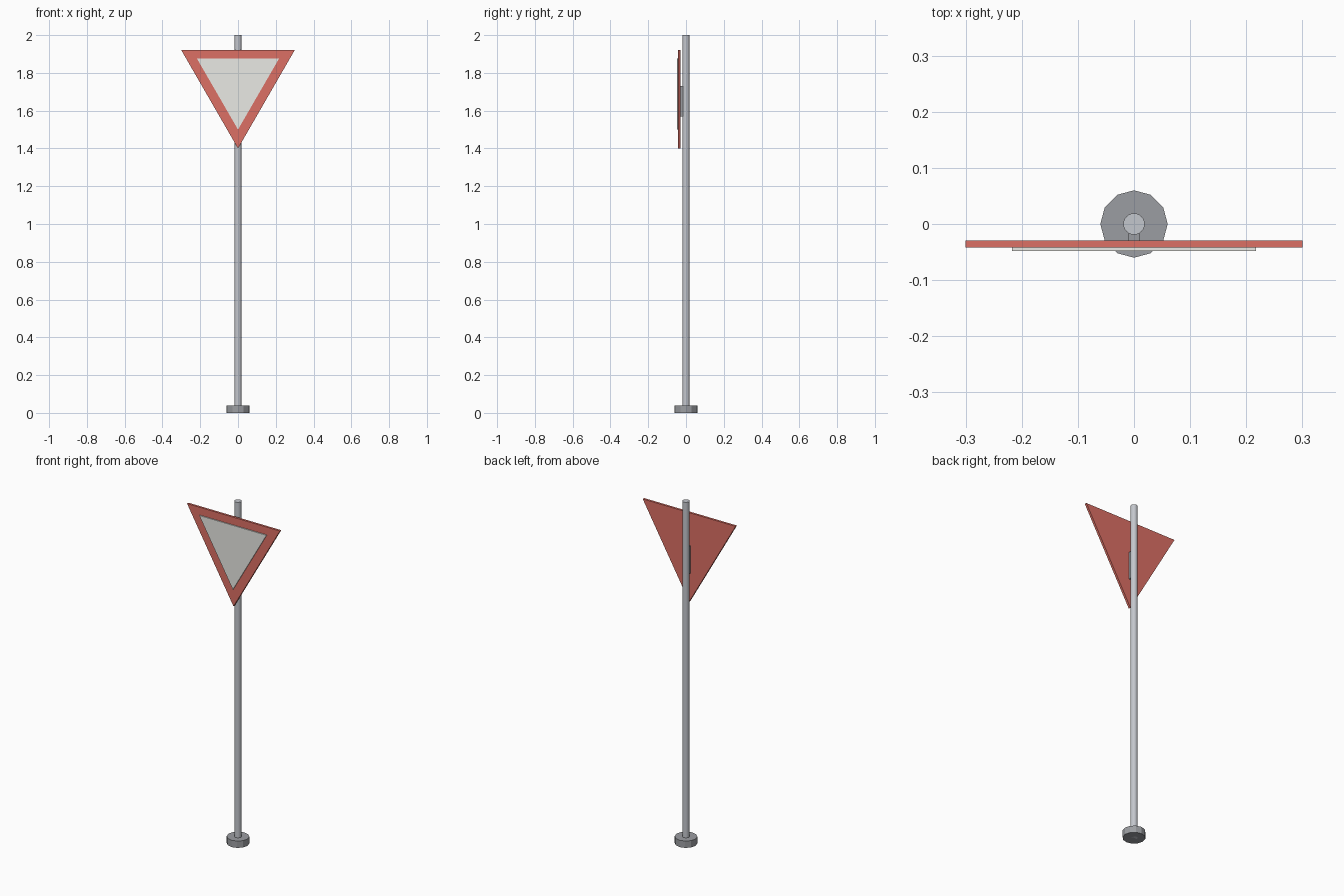
import bpy, bmesh
from math import radians

if "Cube" in bpy.data.objects:
    bpy.data.objects.remove(bpy.data.objects["Cube"])


def material(name, rgb):
    m = bpy.data.materials.new(name)
    m.diffuse_color = (*rgb, 1)
    m.use_nodes = True
    m.node_tree.nodes["Principled BSDF"].inputs["Base Color"].default_value = m.diffuse_color
    return m


def cylinder(name, sides, radius, z0, z1, mat):
    bpy.ops.mesh.primitive_cylinder_add(vertices=sides, radius=radius, depth=z1 - z0,
                                        location=(0, 0, (z0 + z1) / 2))
    ob = bpy.context.object
    ob.name = name
    ob.data.materials.append(mat)
    bpy.ops.object.shade_smooth_by_angle(angle=radians(29))
    return ob


def plate(name, outline, y_back, y_front, mat):
    """Extrude an x/z outline from y_back towards the front."""
    bm = bmesh.new()
    face = bm.faces.new([bm.verts.new((x, y_back, z)) for x, z in outline])
    ext = bmesh.ops.extrude_face_region(bm, geom=[face], use_keep_orig=True)
    verts = [v for v in ext["geom"] if isinstance(v, bmesh.types.BMVert)]
    bmesh.ops.translate(bm, verts=verts, vec=(0, y_front - y_back, 0))
    bmesh.ops.recalc_face_normals(bm, faces=bm.faces)
    mesh = bpy.data.meshes.new(name)
    bm.to_mesh(mesh)
    bm.free()
    mesh.materials.append(mat)
    ob = bpy.data.objects.new(name, mesh)
    bpy.context.collection.objects.link(ob)
    return ob


def triangle(half, z_bottom, z_top):
    return [(-half, z_top), (half, z_top), (0, z_bottom)]


steel = material("steel", (0.55, 0.57, 0.61))
dark = material("dark_grey", (0.33, 0.34, 0.36))
red = material("red", (0.72, 0.16, 0.13))
white = material("off_white", (0.82, 0.82, 0.78))

# Post and its foot
cylinder("post", 24, 0.019, 0.0, 2.0, steel)
cylinder("foot", 12, 0.06, 0.0, 0.04, dark)

# Sign plate with raised inner panel
plate("sign_plate", triangle(0.30, 1.40, 1.92), -0.029, -0.042, red)
plate("sign_panel", triangle(0.217, 1.50, 1.875), -0.041, -0.048, white)

# Bracket joining the plate to the post
plate("bracket", [(-0.01, 1.57), (0.01, 1.57), (0.01, 1.73), (-0.01, 1.73)],
      -0.012, -0.030, dark)
